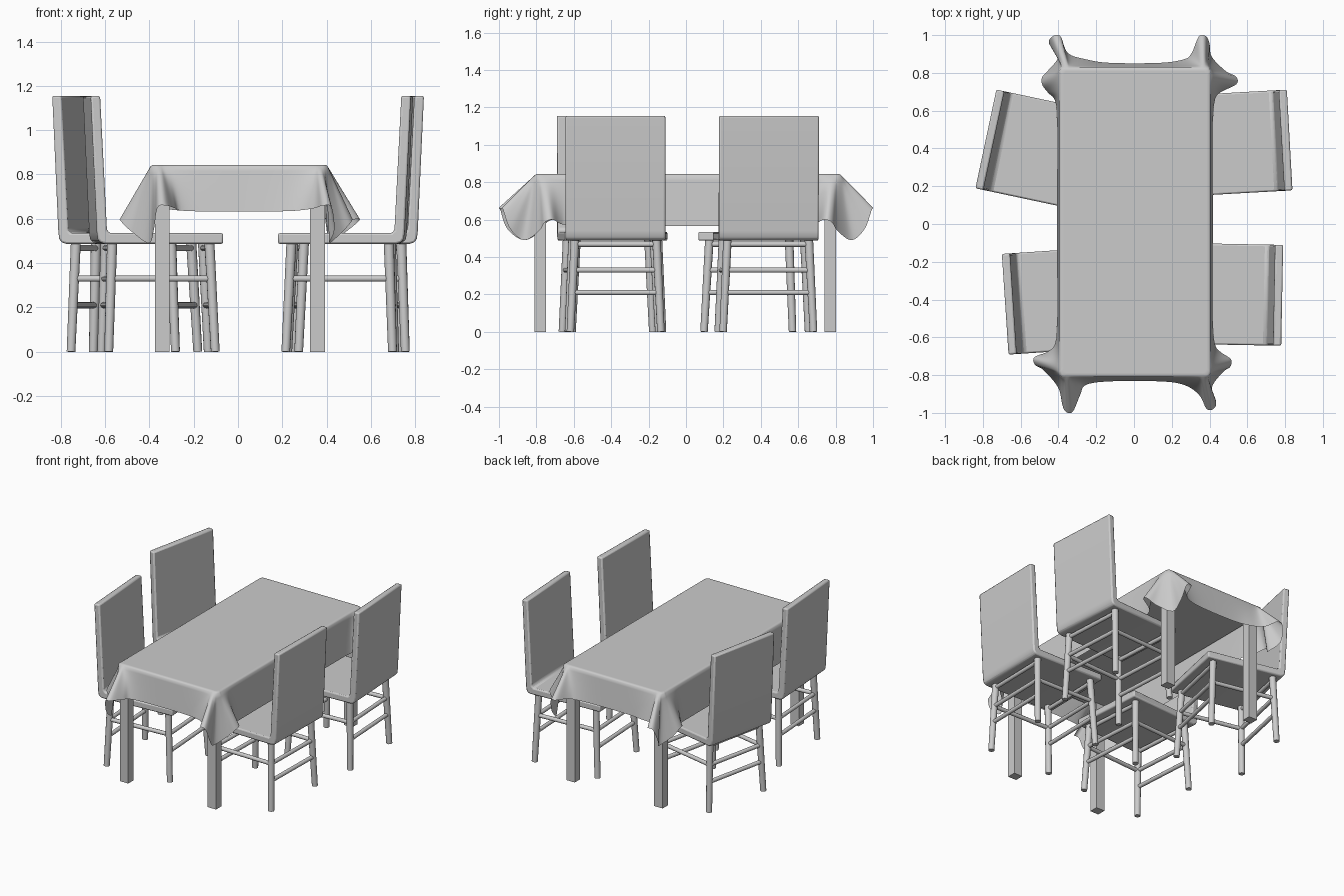
import bpy, bmesh, math
from mathutils import Vector, Matrix

if "Cube" in bpy.data.objects:
    bpy.data.objects.remove(bpy.data.objects["Cube"])


def finish(name, bm, smooth=None, bevel=0):
    bmesh.ops.recalc_face_normals(bm, faces=bm.faces)
    me = bpy.data.meshes.new(name)
    bm.to_mesh(me)
    bm.free()
    ob = bpy.data.objects.new(name, me)
    bpy.context.collection.objects.link(ob)
    if bevel:
        mod = ob.modifiers.new("Bevel", 'BEVEL')
        mod.width, mod.segments = bevel, 2
        mod.limit_method, mod.angle_limit = 'ANGLE', math.radians(40)
    if smooth:
        bpy.context.view_layer.objects.active = ob
        ob.select_set(True)
        bpy.ops.object.shade_smooth_by_angle(angle=math.radians(smooth))
        ob.select_set(False)
    return ob


def box(name, lo, hi):
    lo, hi = Vector(lo), Vector(hi)
    bm = bmesh.new()
    m = Matrix.Translation((lo + hi) / 2) @ Matrix.Diagonal((*(hi - lo), 1))
    bmesh.ops.create_cube(bm, size=1, matrix=m)
    return finish(name, bm)


def rod(name, a, b, r1, r2, place):
    a, b = Vector(a), Vector(b)
    d = b - a
    m = place @ Matrix.Translation((a + b) / 2) @ d.to_track_quat('Z', 'Y').to_matrix().to_4x4()
    bm = bmesh.new()
    bmesh.ops.create_cone(bm, cap_ends=True, segments=12, radius1=r1, radius2=r2,
                          depth=d.length, matrix=m)
    return finish(name, bm, 40)


def chair(tag, x, y, deg):
    place = Matrix.Translation((x, y, 0)) @ Matrix.Rotation(math.radians(deg), 4, 'Z')
    # one-piece seat and back, extruded from an L profile
    prof = [(-.30, .487), (.235, .487), (.257, .493), (.268, .51), (.272, .54),
            (.30, 1.155), (.257, 1.155), (.226, .548), (.212, .535), (-.30, .535)]
    bm = bmesh.new()
    face = bm.faces.new([bm.verts.new(place @ Vector((px, -.267, pz))) for px, pz in prof])
    ext = bmesh.ops.extrude_face_region(bm, geom=[face])
    side = place.to_3x3() @ Vector((0, .534, 0))
    bmesh.ops.translate(bm, vec=side,
                        verts=[v for v in ext['geom'] if isinstance(v, bmesh.types.BMVert)])
    finish(tag + "_seat_and_back", bm, 35, .009)

    # splayed legs
    def leg_at(fx, sy, z):
        t = z / .49
        foot = Vector((.217 if fx > 0 else -.265, sy * .242, 0))
        head = Vector((.2 if fx > 0 else -.24, sy * .218, .49))
        return foot.lerp(head, t)
    for fx in (-1, 1):
        for sy in (-1, 1):
            rod(tag + "_leg", leg_at(fx, sy, 0), leg_at(fx, sy, .49), .02, .023, place)
    # stretchers and rails
    for fx in (-1, 1):
        for z in (.21, .33, .468):
            rod(tag + "_cross_stretcher", leg_at(fx, -1, z), leg_at(fx, 1, z), .014, .014, place)
    for sy in (-1, 1):
        rod(tag + "_side_stretcher", leg_at(-1, sy, .33), leg_at(1, sy, .33), .014, .014, place)


chair("right_front_chair", .485, -.372, -1.1)
chair("right_back_chair", .525, .428, 3.2)
chair("left_back_chair", -.491, .388, 168)
chair("left_front_chair", -.383, -.405, 183.8)

# table under the cloth
box("table_top", (-.39, -.80, .79), (.40, .815, .832))
for x0 in (-.375, .325):
    for y0 in (-.81, .74):
        box("table_leg", (x0, y0, 0), (x0 + .067, y0 + .062, .80))


# tablecloth: each corner has a lobe over the side, a hanging tip and a lobe over the end
def corner(sx, sy, end_lobe, side_lobe):
    ex, ey = end_lobe
    lx, ly = side_lobe
    pts = [((.40, .25), (.413, .25, .565)),
           ((.40, .50), (.413, .51, .565)),
           ((.40, .63), (.422, .64, .57)),
           ((.40, .70), (.455, .685, .58)),
           ((.40, .76), (lx - .008, ly - .03, .60)),
           ((.40, .785), (lx - .01, ly + .01, .585)),
           ((.40, .80), (lx * .5 + .21, ly + .04, .54)),
           ((.392, .815), (.407, .875, .49)),
           ((.38, .82), (ex + .035, ey - .045, .55)),
           ((.368, .82), (ex + .018, ey - .008, .65)),
           ((.355, .82), (ex - .02, ey - .005, .66)),
           ((.335, .82), (ex - .06, .905, .648)),
           ((.27, .82), (.26, .862, .637)),
           ((.13, .82), (.13, .843, .633))]
    out = []
    for (tx, ty), (hx, hy, hz) in pts:
        cy = .01
        out.append((Vector((sx * tx + .005, sy * ty + cy, .836)),
                    Vector((sx * hx + (.005 if hx < .43 else 0),
                            sy * hy + (cy if hy < .88 else 0), hz))))
    return out if sx * sy > 0 else out[::-1]


ctrl = (corner(1, 1, (.36, 1), (.55, .76)) + corner(-1, 1, (.415, 1), (.495, .76))
        + corner(-1, -1, (.35, 1), (.535, .745)) + corner(1, -1, (.40, .985), (.52, .755)))


def spline(p0, p1, p2, p3, t):
    return .5 * (2 * p1 + (p2 - p0) * t + (2 * p0 - 5 * p1 + 4 * p2 - p3) * t * t
                 + (3 * p1 - p0 - 3 * p2 + p3) * t ** 3)


loop = []
n = len(ctrl)
for i in range(n):
    for k in range(5):
        q = [ctrl[(i + j) % n] for j in (-1, 0, 1, 2)]
        loop.append([spline(*[c[s] for c in q], k / 5) for s in (0, 1)])

bm = bmesh.new()
rings = []
for inset, z in ((.022, .843), (.009, .843)):
    rings.append([bm.verts.new((.005 + (t.x - .005) * (1 - inset / .40),
                                .01 + (t.y - .01) * (1 - inset / .82), z)) for t, h in loop])
STEPS = 10
for s in range(STEPS + 1):
    ring = []
    for t, h in loop:
        p = t.lerp(h, s / STEPS)
        p.y = max(-1, min(1, p.y))
        ring.append(bm.verts.new(p))
    rings.append(ring)
m = len(loop)
for a, b in zip(rings, rings[1:]):
    for i in range(m):
        j = (i + 1) % m
        bm.faces.new((a[i], a[j], b[j], b[i]))
bm.faces.new(rings[0])
finish("tablecloth", bm, 60)
